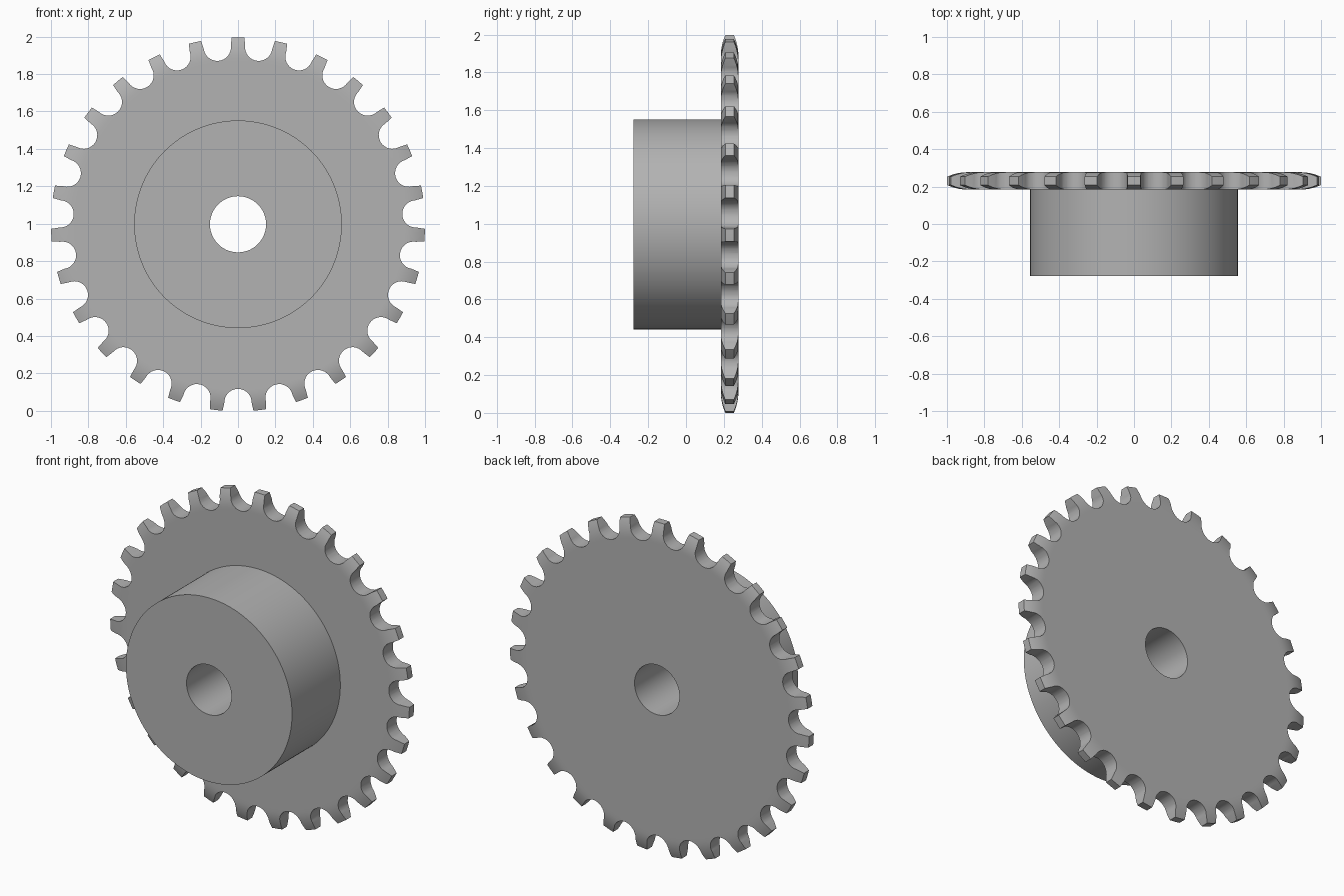
import bpy, bmesh
from math import sin, cos, pi, radians, sqrt

old = bpy.data.objects.get("Cube")
if old:
    bpy.data.objects.remove(old, do_unlink=True)

TEETH = 27
SEGMENTS = TEETH * 8
CENTRE_Z = 0.997
TIP_R, BORE_R, HUB_R = 1.0, 0.15, 0.555
FRONT, PLATE, BACK = -0.277, 0.184, 0.277
CHAMFER_R, CHAMFER_DROP = 0.89, 0.024     # rounded tooth flanks
GAP_R, GAP_CENTRE = 0.073, 0.953          # round seat between teeth

steel = bpy.data.materials.new("grey steel")
steel.use_nodes = True
GREY = (0.45, 0.45, 0.45, 1)
steel.diffuse_color = GREY
steel.node_tree.nodes["Principled BSDF"].inputs["Base Color"].default_value = GREY


def make_object(name, bm):
    bmesh.ops.recalc_face_normals(bm, faces=bm.faces)
    mesh = bpy.data.meshes.new(name)
    bm.to_mesh(mesh)
    bm.free()
    mesh.materials.append(steel)
    obj = bpy.data.objects.new(name, mesh)
    bpy.context.collection.objects.link(obj)
    return obj


# Cross-section: bore, hub, plate with curved edge, as (radius, y)
length = TIP_R - CHAMFER_R
arc_r = (length ** 2 + CHAMFER_DROP ** 2) / (2 * CHAMFER_DROP)
arc = []
for i in range(7):
    d = length * i / 6
    arc.append((CHAMFER_R + d, arc_r - sqrt(arc_r ** 2 - d ** 2)))
profile = [(BORE_R, FRONT), (HUB_R, FRONT), (HUB_R, PLATE), (CHAMFER_R - 0.015, PLATE)]
profile += [(r, PLATE + drop) for r, drop in arc]
profile += [(r, BACK - drop) for r, drop in reversed(arc)]
profile += [(CHAMFER_R - 0.015, BACK), (BORE_R, BACK)]

# Body turned around the y axis
bm = bmesh.new()
rings = []
for s in range(SEGMENTS):
    a = 2 * pi * s / SEGMENTS
    rings.append([bm.verts.new((r * sin(a), y, CENTRE_Z + r * cos(a))) for r, y in profile])
n = len(profile)
for s in range(SEGMENTS):
    p, q = rings[s], rings[(s + 1) % SEGMENTS]
    for k in range(n):
        j = (k + 1) % n
        bm.faces.new((p[k], p[j], q[j], q[k]))
sprocket = make_object("sprocket", bm)

# Tooth gaps: round seat opening slightly outwards, as (sideways, radius)
outline = [(0.094, 1.05)]
for i in range(17):
    a = pi * i / 16
    outline.append((GAP_R * cos(a), GAP_CENTRE - GAP_R * sin(a)))
outline.append((-0.094, 1.05))

bm = bmesh.new()
for t in range(TEETH):
    a = 2 * pi * (t + 0.5) / TEETH
    ends = []
    for y in (PLATE - 0.05, BACK + 0.05):
        ends.append([bm.verts.new((r * sin(a) + u * cos(a), y,
                                   CENTRE_Z + r * cos(a) - u * sin(a))) for u, r in outline])
    lo, hi = ends
    bm.faces.new(lo)
    bm.faces.new(hi[::-1])
    for k in range(len(lo)):
        j = (k + 1) % len(lo)
        bm.faces.new((lo[k], hi[k], hi[j], lo[j]))
cutter = make_object("gap_cutter", bm)
cutter.hide_render = True

# Cut the teeth and keep the finished mesh
cut = sprocket.modifiers.new("tooth gaps", 'BOOLEAN')
cut.operation = 'DIFFERENCE'
cut.solver = 'EXACT'
cut.object = cutter
bpy.context.view_layer.update()
depsgraph = bpy.context.evaluated_depsgraph_get()
finished = bpy.data.meshes.new_from_object(sprocket.evaluated_get(depsgraph))
sprocket.modifiers.clear()
sprocket.data = finished
bpy.data.objects.remove(cutter, do_unlink=True)

for o in bpy.context.selected_objects:
    o.select_set(False)
sprocket.select_set(True)
bpy.context.view_layer.objects.active = sprocket
bpy.ops.object.shade_smooth_by_angle(angle=radians(30))
